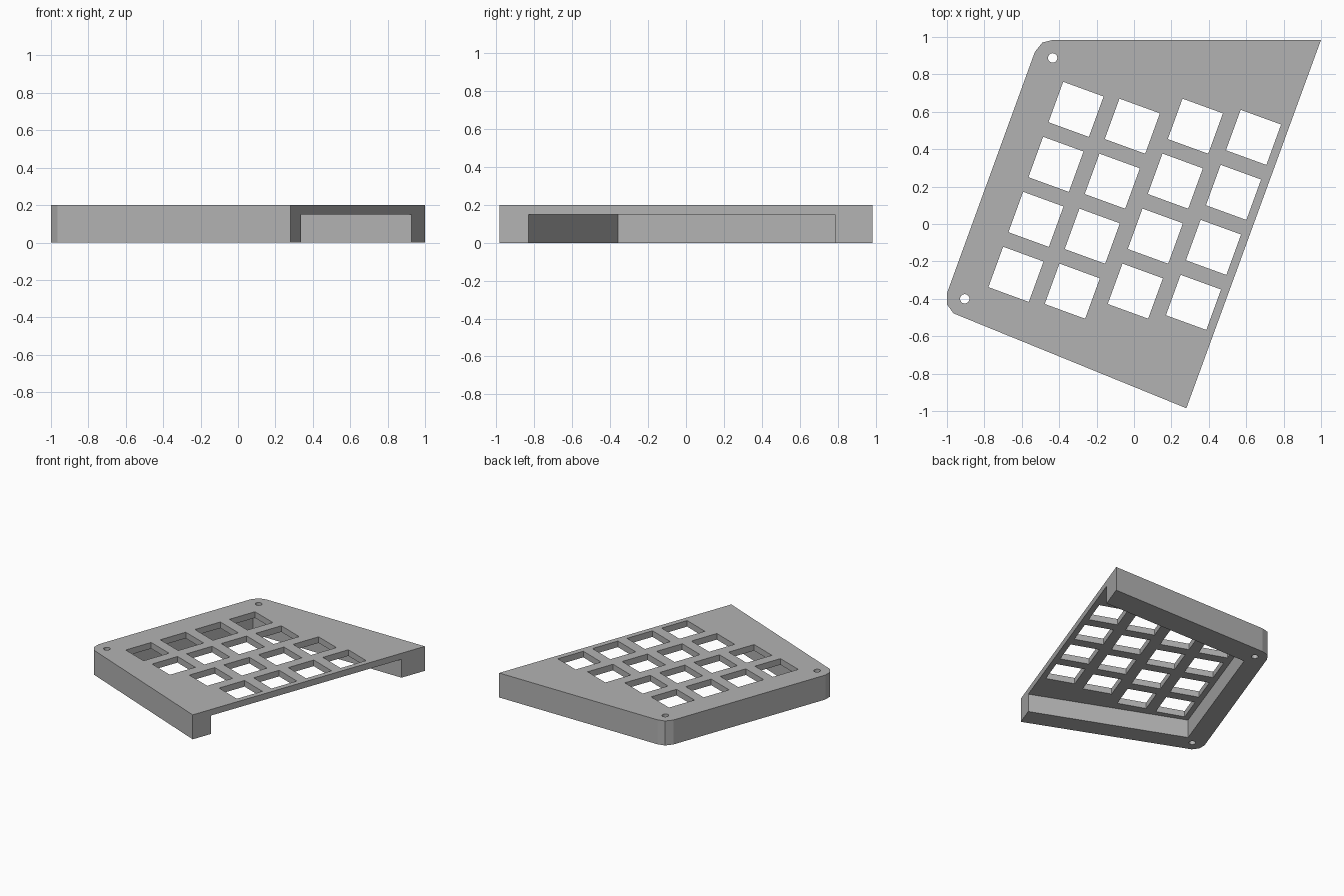
import bpy, bmesh, math
from mathutils import Vector

cube = bpy.data.objects.get("Cube")
if cube:
    bpy.data.objects.remove(cube, do_unlink=True)

TOP, UNDERSIDE = 0.2, 0.15


def prisms(name, outlines, z0, z1):
    """Make one object out of flat outlines extruded from z0 to z1."""
    bm = bmesh.new()
    for pts in outlines:
        face = bm.faces.new([bm.verts.new((x, y, z0)) for x, y in pts])
        ext = bmesh.ops.extrude_face_region(bm, geom=[face])["geom"]
        verts = [v for v in ext if isinstance(v, bmesh.types.BMVert)]
        bmesh.ops.translate(bm, verts=verts, vec=(0, 0, z1 - z0))
    bmesh.ops.recalc_face_normals(bm, faces=bm.faces)
    mesh = bpy.data.meshes.new(name)
    bm.to_mesh(mesh)
    bm.free()
    obj = bpy.data.objects.new(name, mesh)
    bpy.context.collection.objects.link(obj)
    return obj


def ring(cx, cy, radius, sides, turn=0.0):
    """Regular polygon outline around a centre."""
    return [(cx + radius * math.cos(turn + math.tau * i / sides),
             cy + radius * math.sin(turn + math.tau * i / sides))
            for i in range(sides)]


# Case body with two clipped corners on the left
case = prisms("keypad_case", [[
    (1, 0.985), (-0.43, 0.985), (-0.49, 0.97), (-0.53, 0.92), (-1, -0.37),
    (-1, -0.43), (-0.965, -0.478), (0.28, -0.985)]], 0, TOP)

# Hollow underneath, open along the right edge
cavity = prisms("cavity_cutter", [[
    (1.3, 0.787), (-0.416, 0.787), (-0.83, -0.36), (0.335, -0.83),
    (0.707, -0.98)]], -0.1, UNDERSIDE)

# Staggered columns of square key openings, tilted twenty degrees
row_step = Vector((-0.107, -0.294))
columns = [(-0.31, 0.613), (-0.009, 0.523), (0.328, 0.523), (0.639, 0.463)]
squares = []
for column in columns:
    for row in range(4):
        centre = Vector(column) + row_step * row
        squares.append(ring(*centre, 0.23 / math.sqrt(2), 4, math.radians(25)))
keys = prisms("key_opening_cutter", squares, 0.1, 0.3)

# Screw holes through the left wall
screws = prisms("screw_hole_cutter",
                [ring(-0.435, 0.888, 0.025, 24), ring(-0.905, -0.4, 0.025, 24)],
                -0.1, 0.3)

# Cut everything out and keep the finished mesh
cutters = [cavity, keys, screws]
for cutter in cutters:
    cutter.hide_render = True
    mod = case.modifiers.new(cutter.name, 'BOOLEAN')
    mod.operation = 'DIFFERENCE'
    mod.solver = 'EXACT'
    mod.object = cutter
bpy.context.view_layer.update()
graph = bpy.context.evaluated_depsgraph_get()
finished = bpy.data.meshes.new_from_object(case.evaluated_get(graph))
case.modifiers.clear()
case.data = finished
for cutter in cutters:
    bpy.data.objects.remove(cutter, do_unlink=True)

# Plain grey plastic
grey = bpy.data.materials.new("grey_plastic")
grey.use_nodes = True
colour = (0.45, 0.45, 0.45, 1)
grey.diffuse_color = colour
grey.node_tree.nodes["Principled BSDF"].inputs["Base Color"].default_value = colour
case.data.materials.clear()
case.data.materials.append(grey)
